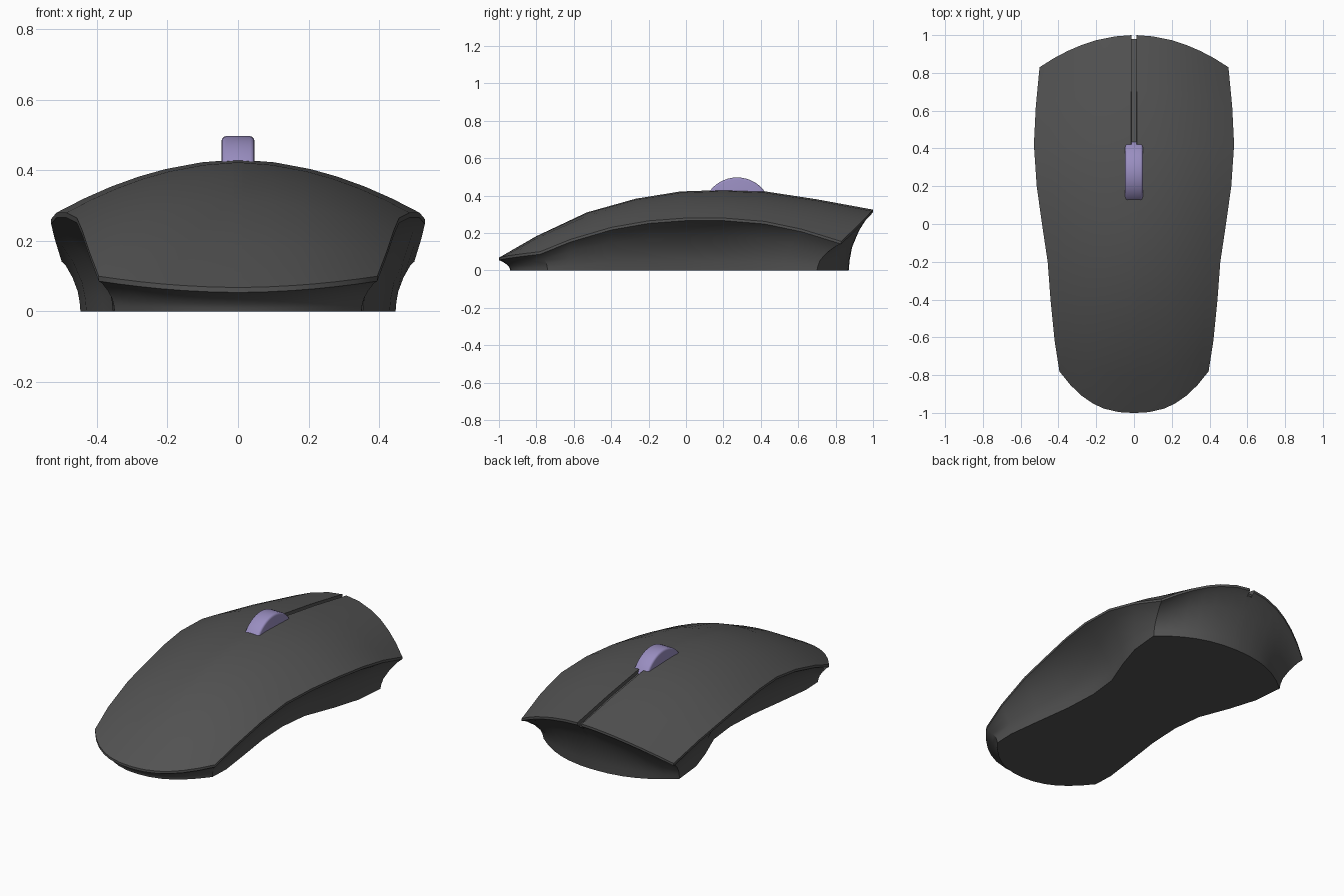
import bpy, bmesh, math
from mathutils import Vector, Matrix

cube = bpy.data.objects.get("Cube")
if cube:
    bpy.data.objects.remove(cube)


def material(name, rgb):
    mat = bpy.data.materials.new(name)
    mat.use_nodes = True
    mat.diffuse_color = (*rgb, 1)
    mat.node_tree.nodes["Principled BSDF"].inputs["Base Color"].default_value = (*rgb, 1)
    return mat


def finish(bm, name, mat, angle):
    bmesh.ops.recalc_face_normals(bm, faces=bm.faces)
    mesh = bpy.data.meshes.new(name)
    bm.to_mesh(mesh)
    bm.free()
    obj = bpy.data.objects.new(name, mesh)
    bpy.context.collection.objects.link(obj)
    mesh.materials.append(mat)
    bpy.ops.object.select_all(action="DESELECT")
    obj.select_set(True)
    bpy.context.view_layer.objects.active = obj
    bpy.ops.object.shade_smooth_by_angle(angle=math.radians(angle))
    return obj


charcoal = material("charcoal plastic", (0.085, 0.085, 0.085))
lavender = material("lavender rubber", (0.32, 0.27, 0.53))

# Stations: side edge y, x, z; spine y, z; base edge x, y
STATIONS = [
    (-.78, .395, .10, -1, .068, .35, -.74),
    (-.62, .42, .165, -.8, .183, .355, -.62),
    (-.4, .442, .23, -.53, .31, .33, -.42),
    (-.2, .457, .265, -.27, .383, .3, -.2),
    (0, .487, .28, -.03, .422, .29, 0),
    (.2, .515, .28, .2, .43, .31, .18),
    (.42, .53, .262, .42, .423, .38, .36),
    (.62, .52, .22, .7, .38, .43, .52),
    (.83, .5, .155, 1, .325, .447, .7),
]
half = [.024, .028, .2, .4, .55, .7, .85, 1]
COLUMNS = [-t for t in reversed(half)] + half
GROOVE_START, GROOVE_DEPTH = .4, .02
BASE_REAR, BASE_FRONT = -.94, .87
LIP = .014


def shell_point(row, t):
    ye, xe, ze, yc, zc = row[:5]
    a = abs(t)
    y = yc + (ye - yc) * a ** (2.5 if yc < 0 else 2)
    return Vector((xe * t, y, zc + (ze - zc) * a ** 1.9))


def grooved_point(row, t):
    # Centre groove between the two buttons
    p = shell_point(row, t)
    if abs(t) < .026 and row[3] > GROOVE_START:
        p.z -= GROOVE_DEPTH
        if row is STATIONS[-1]:
            p.y -= GROOVE_DEPTH
    return p


def base_point(row, t):
    xb, yb = row[5:]
    y = yb
    if abs(t) < 1:
        centre = BASE_REAR if row is STATIONS[0] else BASE_FRONT
        y = centre + (yb - centre) * abs(t) ** 2.3
    return Vector((xb * t, y, 0))


# Curved top shell
bm = bmesh.new()
grid = [[bm.verts.new(grooved_point(r, t)) for t in COLUMNS] for r in STATIONS]
for lower, upper in zip(grid, grid[1:]):
    for i in range(len(COLUMNS) - 1):
        bm.faces.new((lower[i], lower[i + 1], upper[i + 1], upper[i]))

# Outline of the shell, walked once around
last, end = len(STATIONS) - 1, len(COLUMNS) - 1
outline = [(0, c) for c in range(end)]
outline += [(r, end) for r in range(last)]
outline += [(last, c) for c in range(end, 0, -1)]
outline += [(r, 0) for r in range(last, 0, -1)]

# Thin lip, then walls undercut beneath it and curving to the flat base
rings = [[grid[r][c] for r, c in outline]]
rings.append([bm.verts.new(v.co - Vector((0, 0, LIP))) for v in rings[0]])
for inward, height in ((.22, .92), (.58, .68), (.86, .4), (.96, .18), (1, 0)):
    ring = []
    for r, c in outline:
        top = shell_point(STATIONS[r], COLUMNS[c])
        p = top.lerp(base_point(STATIONS[r], COLUMNS[c]), inward)
        p.z = (top.z - LIP) * height
        ring.append(bm.verts.new(p))
    rings.append(ring)
for upper, lower in zip(rings, rings[1:]):
    for i in range(len(outline)):
        j = (i + 1) % len(outline)
        bm.faces.new((upper[i], upper[j], lower[j], lower[i]))
bm.faces.new(rings[-1])
finish(bm, "mouse_body", charcoal, 35)

# Scroll wheel with rounded shoulders
bm = bmesh.new()
bmesh.ops.create_cone(bm, cap_ends=True, segments=48, radius1=.183, radius2=.183, depth=.093,
                      matrix=Matrix.Translation((0, .273, .314)) @ Matrix.Rotation(math.pi / 2, 4, "Y"))
rims = [e for e in bm.edges if any(len(f.verts) > 4 for f in e.link_faces)]
bmesh.ops.bevel(bm, geom=rims, offset=.012, segments=3, affect="EDGES", profile=.5)
# Keep the wheel inside the body below the shell
bmesh.ops.bisect_plane(bm, geom=bm.verts[:] + bm.edges[:] + bm.faces[:], plane_co=(0, 0, .3),
                       plane_no=(0, 0, 1), clear_inner=True)
bmesh.ops.holes_fill(bm, edges=[e for e in bm.edges if e.is_boundary], sides=0)
finish(bm, "scroll_wheel", lavender, 35)
